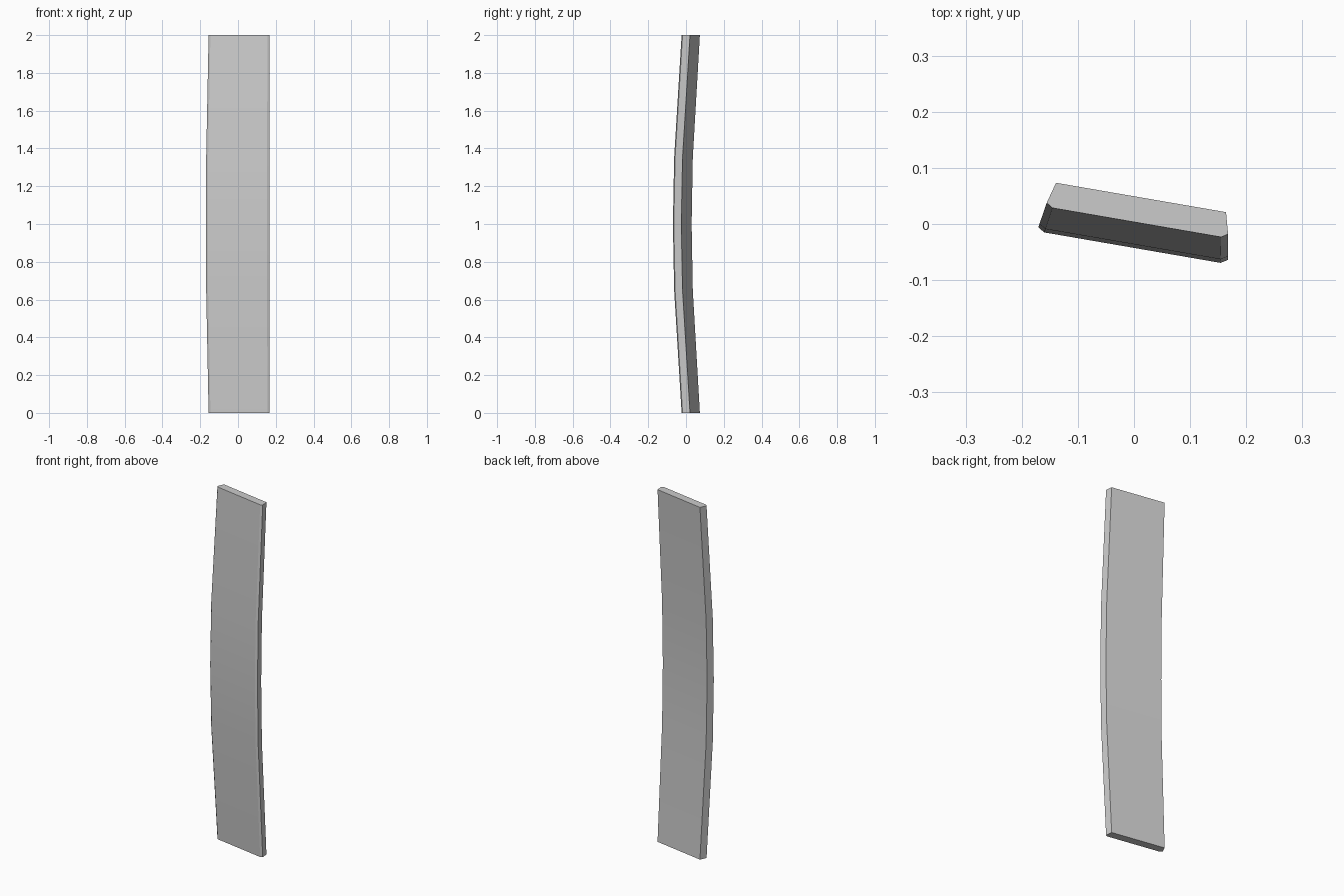
import bpy, bmesh, math
from mathutils import Matrix

if "Cube" in bpy.data.objects:
    bpy.data.objects.remove(bpy.data.objects["Cube"])

# Half cross-section of the stave: (half width, depth), front to back
HALF = [(0.1527, 0.0035), (0.164, 0.0107), (0.1537, 0.0487)]
PROFILE = [(-x, y) for x, y in reversed(HALF)] + HALF

# Rings along the length: (height, forward bulge, width scale)
BULGE = 0.0455
RINGS = [(0.0, 0.0), (0.65, 0.86), (1.0, 1.0), (1.35, 0.86), (2.0, 0.0)]

bm = bmesh.new()
rings = []
for z, t in RINGS:
    rings.append([bm.verts.new((x * (1 + 0.045 * t) + 0.0043, y - BULGE * t, z))
                  for x, y in PROFILE])

# Long sides
n = len(PROFILE)
for low, high in zip(rings, rings[1:]):
    for i in range(n):
        j = (i + 1) % n
        bm.faces.new((low[i], low[j], high[j], high[i]))

# End caps
bm.faces.new(rings[0])
bm.faces.new(rings[-1])
bmesh.ops.recalc_face_normals(bm, faces=bm.faces)

# Slight turn about the vertical
bm.transform(Matrix.Rotation(math.radians(-9.8), 4, 'Z'))

mesh = bpy.data.meshes.new("barrel_stave")
bm.to_mesh(mesh)
bm.free()
stave = bpy.data.objects.new("barrel_stave", mesh)
bpy.context.collection.objects.link(stave)

# Smooth along the bend, crisp at the edges
bpy.context.view_layer.objects.active = stave
stave.select_set(True)
bpy.ops.object.shade_smooth_by_angle(angle=math.radians(20))
